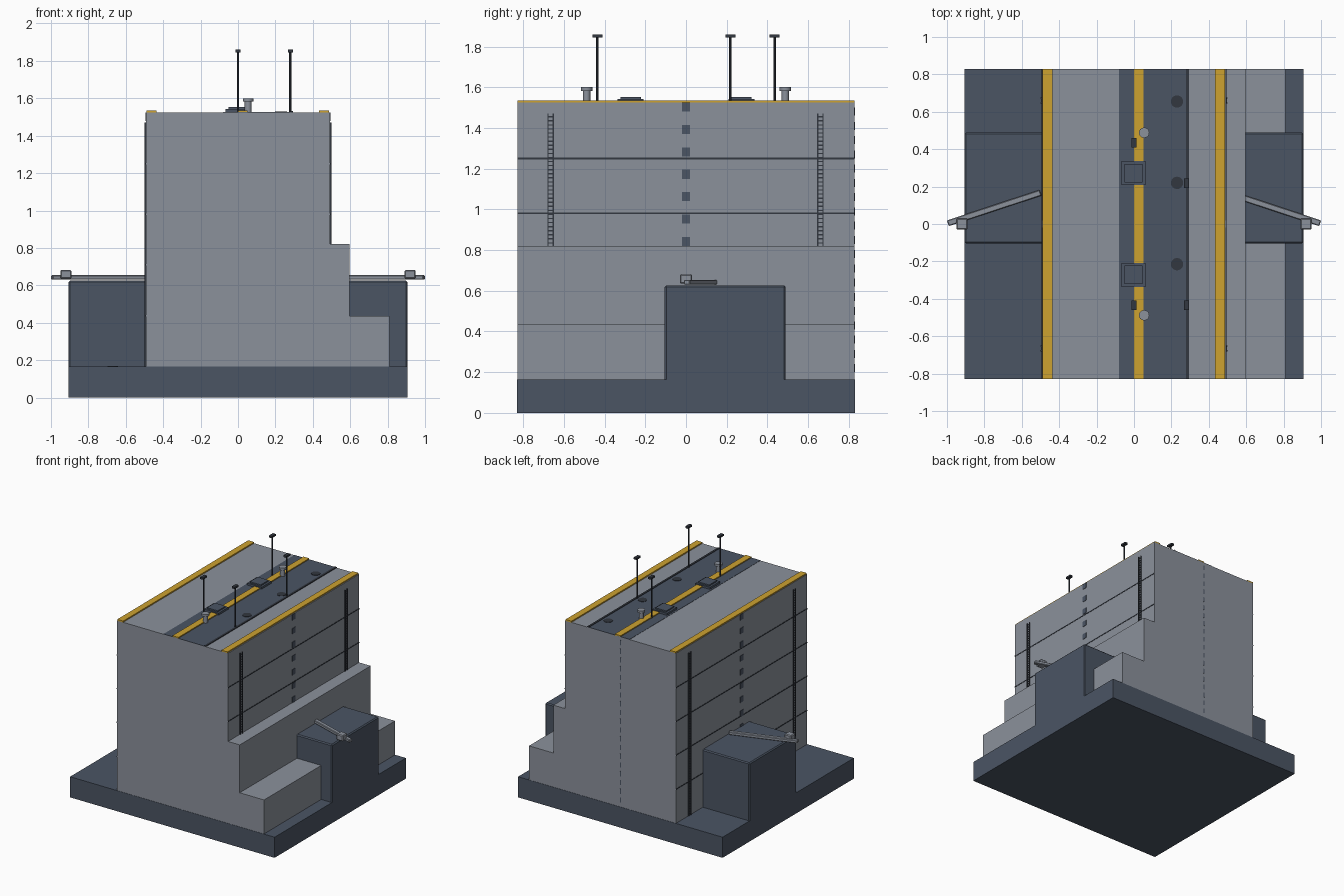
import bpy, bmesh
from math import atan2, hypot
from mathutils import Matrix, Vector

old = bpy.data.objects.get("Cube")
if old:
    bpy.data.objects.remove(old, do_unlink=True)


def material(name, rgb):
    m = bpy.data.materials.new(name)
    m.use_nodes = True
    m.diffuse_color = (*rgb, 1)
    m.node_tree.nodes["Principled BSDF"].inputs["Base Color"].default_value = (*rgb, 1)
    return m


GREY = material("light grey", (0.26, 0.285, 0.33))
SLATE = material("dark slate", (0.07, 0.09, 0.127))
YELLOW = material("warning yellow", (0.61, 0.36, 0.03))
BLACK = material("near black", (0.032, 0.038, 0.05))


def finish(name, bm, mat):
    bmesh.ops.recalc_face_normals(bm, faces=bm.faces)
    mesh = bpy.data.meshes.new(name)
    bm.to_mesh(mesh)
    bm.free()
    mesh.materials.append(mat)
    ob = bpy.data.objects.new(name, mesh)
    bpy.context.collection.objects.link(ob)
    return ob


def add_box(bm, lo, hi):
    lo, hi = Vector(lo), Vector(hi)
    size = hi - lo
    bmesh.ops.create_cube(bm, size=1, matrix=Matrix.Translation((lo + hi) / 2) @ Matrix.Diagonal((*size, 1)))


def box(name, lo, hi, mat, bevel=0):
    bm = bmesh.new()
    add_box(bm, lo, hi)
    if bevel:
        bmesh.ops.bevel(bm, geom=bm.edges[:], offset=bevel, segments=1, affect='EDGES')
    return finish(name, bm, mat)


def add_cylinder(bm, x, y, z0, z1, r, sides=16):
    bmesh.ops.create_cone(bm, cap_ends=True, segments=sides, radius1=r, radius2=r, depth=z1 - z0,
                          matrix=Matrix.Translation((x, y, (z0 + z1) / 2)))


def smooth(ob):
    bpy.ops.object.select_all(action='DESELECT')
    ob.select_set(True)
    bpy.context.view_layer.objects.active = ob
    bpy.ops.object.shade_smooth_by_angle()


ROOF, DECK, HALF = 1.525, 0.165, 0.828
WALL = 0.492

# Base slab and the hull, extruded along y from its stepped section
box("base_slab", (-0.905, -0.83, 0), (0.905, 0.83, DECK), SLATE)
section = [(-WALL, 0.01), (0.81, 0.01), (0.81, 0.437), (0.595, 0.437),
           (0.595, 0.82), (WALL, 0.82), (WALL, ROOF), (-WALL, ROOF)]
bm = bmesh.new()
face = bm.faces.new([bm.verts.new((x, -HALF, z)) for x, z in section])
ext = bmesh.ops.extrude_face_region(bm, geom=[face])
bmesh.ops.translate(bm, vec=(0, 2 * HALF, 0), verts=[v for v in ext["geom"] if isinstance(v, bmesh.types.BMVert)])
finish("stepped_hull", bm, GREY)

# Side housings with crane arms
for side, s, inner in (("left", 1, 0.55), ("right", -1, 0.48)):
    x0, x1 = sorted((s * inner, s * 0.905))
    box(side + "_housing", (x0, -0.105, 0.1), (x1, 0.49, 0.627), SLATE, 0.008)
    root, tip = Vector((s * 0.5, 0.167, 0.642)), Vector((s * 0.995, 0.004, 0.642))
    d = tip - root
    arm = box(side + "_crane_arm", (-hypot(d.x, d.y) / 2, -0.016, -0.012),
              (hypot(d.x, d.y) / 2, 0.016, 0.012), GREY, 0.004)
    arm.location = (root + tip) / 2
    arm.rotation_euler.z = atan2(d.y, d.x)
    box(side + "_crane_head", (s * 0.92 - 0.03, -0.03, 0.635), (s * 0.92 + 0.03, 0.03, 0.682), GREY, 0.006)

# Roof: dark walkway, yellow strips, rail
box("roof_walkway", (-0.08, -HALF, ROOF - 0.002), (0.28, HALF, ROOF + 0.002), SLATE)
for name, x in (("right", -0.463), ("centre", 0.025), ("left", 0.46)):
    box(name + "_yellow_strip", (x - 0.026, -HALF, ROOF - 0.002), (x + 0.026, HALF, ROOF + 0.01), YELLOW)
box("roof_rail", (0.279, -HALF, ROOF - 0.002), (0.295, HALF, ROOF + 0.006), BLACK)

# Roof hatches, vents and discs
for end, s in (("front", -1), ("back", 1)):
    y = s * 0.272
    bm = bmesh.new()
    add_box(bm, (-0.066, y - 0.064, ROOF), (0.062, y + 0.064, 1.543))
    add_box(bm, (-0.05, y - 0.05, 1.54), (0.046, y + 0.05, 1.553))
    finish(end + "_roof_hatch", bm, SLATE)
    bm = bmesh.new()
    add_cylinder(bm, 0.054, s * 0.488, ROOF, 1.59, 0.018)
    add_cylinder(bm, 0.054, s * 0.488, 1.582, 1.6, 0.028)
    smooth(finish(end + "_vent", bm, GREY))
bm = bmesh.new()
for y in (-0.215, 0.22, 0.655):
    add_cylinder(bm, 0.23, y, ROOF, ROOF + 0.005, 0.033, 24)
finish("roof_discs", bm, BLACK)
bm = bmesh.new()
add_cylinder(bm, -0.67, -0.325, DECK, DECK + 0.005, 0.028, 24)
finish("deck_disc", bm, SLATE)

# Masts with flat caps
for i, (x, y) in enumerate([(0, -0.435), (0, 0.435), (0.28, -0.435), (0.28, 0.218)]):
    bm = bmesh.new()
    add_cylinder(bm, x, y, ROOF, 1.85, 0.006, 8)
    add_box(bm, (x - 0.013, y - 0.025, 1.845), (x + 0.013, y + 0.025, 1.86))
    finish(f"mast_{i + 1}", bm, BLACK)

# Wall details: seams, dashes and ladders on both long sides
for side, s, low in (("left", 1, 0.82), ("right", -1, DECK)):
    def wall_box(bm, y0, y1, z0, z1, out):
        a, b = sorted((s * (WALL - 0.004), s * (WALL + out)))
        add_box(bm, (a, y0, z0), (b, y1, z1))

    seams, dashes, ladders = bmesh.new(), bmesh.new(), bmesh.new()
    for z in (0.437, 0.71, 0.98, 1.25):
        if z > low:
            wall_box(seams, -HALF, HALF, z - 0.004, z + 0.004, 0.002)
    z = 1.505
    while z - 0.025 > low - 0.01:
        wall_box(dashes, -0.02, 0.02, z - 0.025, z + 0.02, 0.003)
        z -= 0.11
    for y in (-0.665, 0.66):
        for dy in (-0.013, 0.013):
            wall_box(ladders, y + dy - 0.003, y + dy + 0.003, low, 1.47, 0.007)
        z = low + 0.015
        while z < 1.47:
            wall_box(ladders, y - 0.013, y + 0.013, z - 0.003, z + 0.003, 0.005)
            z += 0.02
    finish(side + "_wall_seams", seams, BLACK)
    finish(side + "_wall_dashes", dashes, SLATE)
    finish(side + "_wall_ladders", ladders, BLACK)

# Thin dashed centre line on the back wall
bm = bmesh.new()
z = 1.5
while z > 0.2:
    add_box(bm, (-0.004, HALF - 0.003, z - 0.04), (0.004, HALF + 0.002, z))
    z -= 0.07
finish("back_dashed_line", bm, SLATE)
